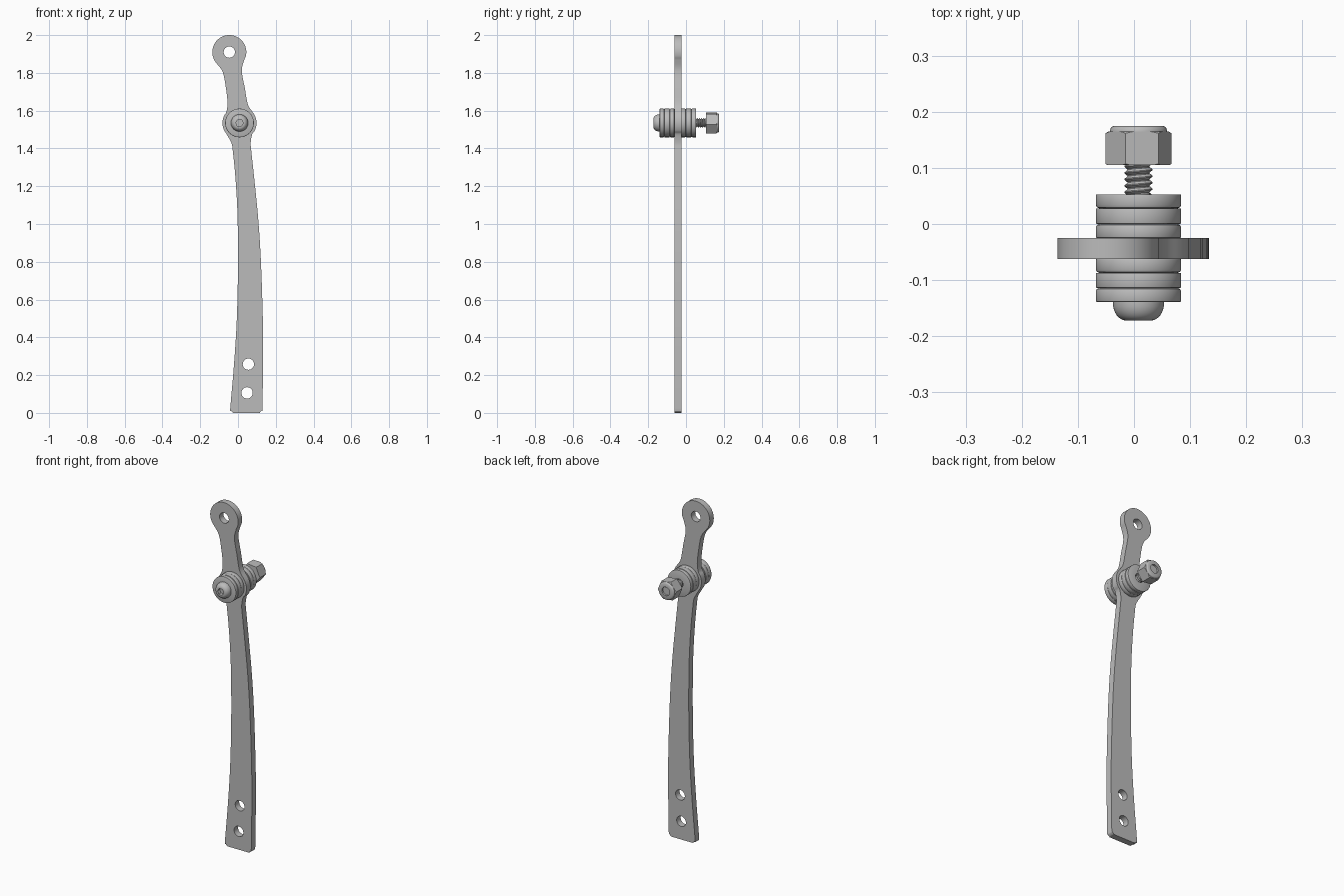
import bpy, bmesh
from math import cos, sin, pi, radians
from mathutils import Vector

if "Cube" in bpy.data.objects:
    bpy.data.objects.remove(bpy.data.objects["Cube"])

steel = bpy.data.materials.new("grey_steel")
steel.use_nodes = True
GREY = (0.5, 0.5, 0.5, 1)
steel.diffuse_color = GREY
steel.node_tree.nodes["Principled BSDF"].inputs["Base Color"].default_value = GREY

PIVOT = (0.008, 1.535)


def select(ob):
    bpy.ops.object.select_all(action='DESELECT')
    ob.select_set(True)
    bpy.context.view_layer.objects.active = ob


def finish(ob, angle=30):
    select(ob)
    bpy.ops.object.shade_smooth_by_angle(angle=radians(angle))
    return ob


def axle_object(name, bm):
    """Object whose local z runs backwards along the pivot axis."""
    me = bpy.data.meshes.new(name)
    bm.to_mesh(me)
    bm.free()
    me.materials.append(steel)
    ob = bpy.data.objects.new(name, me)
    bpy.context.collection.objects.link(ob)
    ob.location = (PIVOT[0], 0, PIVOT[1])
    ob.rotation_euler.x = -pi / 2
    return ob


def lathe(name, profile, closed=False, steps=48):
    bm = bmesh.new()
    vs = [bm.verts.new((r, 0, y)) for r, y in profile]
    edges = [bm.edges.new(p) for p in zip(vs, vs[1:])]
    if closed:
        edges.append(bm.edges.new((vs[-1], vs[0])))
    bmesh.ops.spin(bm, geom=vs + edges, cent=(0, 0, 0), axis=(0, 0, 1),
                   angle=2 * pi, steps=steps)
    bmesh.ops.remove_doubles(bm, verts=bm.verts, dist=1e-5)
    bmesh.ops.recalc_face_normals(bm, faces=bm.faces)
    return axle_object(name, bm)


def hex_prism(name, radius, y0, y1, turn):
    bm = bmesh.new()
    ring = [bm.verts.new((radius * cos(turn + k * pi / 3),
                          radius * sin(turn + k * pi / 3), y0)) for k in range(6)]
    base = bm.faces.new(ring)
    top = bmesh.ops.extrude_face_region(bm, geom=[base])
    bmesh.ops.translate(bm, vec=(0, 0, y1 - y0),
                        verts=[g for g in top["geom"] if isinstance(g, bmesh.types.BMVert)])
    bmesh.ops.recalc_face_normals(bm, faces=bm.faces)
    return axle_object(name, bm)


def boolean(ob, cutter, operation):
    select(ob)
    mod = ob.modifiers.new("cut", 'BOOLEAN')
    mod.operation, mod.object, mod.solver = operation, cutter, 'EXACT'
    bpy.ops.object.modifier_apply(modifier=mod.name)
    bpy.data.objects.remove(cutter)


def arc(cx, cz, r, a0, a1, n):
    return [(cx + r * cos(radians(a0 + (a1 - a0) * i / n)),
             cz + r * sin(radians(a0 + (a1 - a0) * i / n))) for i in range(n + 1)]


def smooth_loop(points, sub=4):
    """Closed Catmull-Rom curve through the points."""
    p = [Vector(q) for q in points]
    out = []
    for i in range(len(p)):
        a, b, c, d = (p[(i + k) % len(p)] for k in (-1, 0, 1, 2))
        for s in range(sub):
            t = s / sub
            out.append(0.5 * (2 * b + (c - a) * t + (2 * a - 5 * b + 4 * c - d) * t ** 2
                              + (3 * b - a - 3 * c + d) * t ** 3))
    return out


# Flat lever arm with its holes
EYE = (-0.046, 1.91)
right_lower = [(0.132, 0.2), (0.133, 0.4), (0.128, 0.62), (0.119, 0.85),
               (0.105, 1.05), (0.085, 1.25), (0.07, 1.39), (0.067, 1.43)]
right_neck = [(0.057, 1.622), (0.047, 1.655), (0.036, 1.72), (0.02, 1.81)]
left_neck = [(-0.081, 1.805), (-0.064, 1.72), (-0.056, 1.655), (-0.056, 1.622)]
left_lower = [(-0.035, 1.43), (-0.028, 1.39), (-0.014, 1.25), (-0.003, 1.06),
              (0.0, 0.82), (-0.003, 0.6), (-0.01, 0.42), (-0.024, 0.22)]
outline = (arc(0.104, 0.025, 0.025, -90, 0, 4) + right_lower
           + arc(*PIVOT, 0.09, -42, 38, 6) + right_neck
           + arc(*EYE, 0.09, -30, 217, 16) + left_neck
           + arc(*PIVOT, 0.09, 142, 218, 6) + left_lower
           + arc(-0.016, 0.025, 0.025, 180, 270, 4))
cu = bpy.data.curves.new("lever_arm", 'CURVE')
cu.dimensions, cu.fill_mode, cu.extrude = '2D', 'BOTH', 0.0185
holes = [arc(x, z, 0.03, 0, 345, 23) for x, z in
         (EYE, PIVOT, (0.055, 0.258), (0.048, 0.106))]
for loop in [smooth_loop(outline)] + holes:
    sp = cu.splines.new('POLY')
    sp.points.add(len(loop) - 1)
    for pt, (x, z) in zip(sp.points, loop):
        pt.co = (x, z, 0, 1)
    sp.use_cyclic_u = True
cu.materials.append(steel)
arm = bpy.data.objects.new("lever_arm", cu)
bpy.context.collection.objects.link(arm)
arm.location.y = -0.0435
arm.rotation_euler.x = pi / 2
select(arm)
bpy.ops.object.convert(target='MESH')
finish(bpy.context.object)


# Washer stacks on both sides of the arm, with rounded rims
def washer(name, y0, y1, c0, c1):
    r, bore = 0.076, 0.026
    prof = [(bore, y0), (r - c0, y0), (r - c0 * 0.3, y0 + c0 * 0.3), (r, y0 + c0),
            (r, y1 - c1), (r - c1 * 0.3, y1 - c1 * 0.3), (r - c1, y1), (bore, y1)]
    finish(lathe(name, prof, closed=True), 40)


BIG, SMALL = 0.006, 0.002
washer("front_inner_washer", -0.087, -0.062, BIG, SMALL)
washer("front_middle_washer", -0.114, -0.087, SMALL, SMALL)
washer("front_outer_washer", -0.139, -0.114, SMALL, BIG)
washer("back_inner_washer", -0.025, 0.0, SMALL, BIG)
washer("back_middle_washer", 0.0, 0.028, SMALL, SMALL)
washer("back_outer_washer", 0.028, 0.053, BIG, SMALL)

# Button head with hexagonal socket
dome = [(0.022 + 0.0235 * sin(a), -0.141 - 0.031 * cos(a))
        for a in (k * pi / 16 for k in range(9))]
head = lathe("bolt_head", [(0, -0.172)] + dome + [(0.0455, -0.139), (0, -0.139)])
boolean(head, hex_prism("socket_cutter", 0.02, -0.19, -0.152, 0.1), 'DIFFERENCE')
finish(head)

# Bolt shank and helical thread
finish(lathe("bolt_shank", [(0, -0.14), (0.02, -0.14), (0.02, 0.166), (0, 0.166)]))
PITCH = 0.0115
bm = bmesh.new()
ridge = [bm.verts.new((r, 0, 0.045 + PITCH * t)) for r, t in
         ((0.019, 0), (0.025, 0.42), (0.025, 0.58), (0.019, 1))]
for pair in zip(ridge, ridge[1:]):
    bm.edges.new(pair)
thread = axle_object("bolt_thread", bm)
screw = thread.modifiers.new("helix", 'SCREW')
screw.screw_offset, screw.iterations = PITCH, 6
screw.steps = screw.render_steps = 32
screw.use_normal_calculate = True
select(thread)
bpy.ops.object.modifier_apply(modifier=screw.name)
finish(thread)

# Lock nut: hexagon with chamfered corners and a rounded collar
nut = hex_prism("lock_nut", 0.0595, 0.105, 0.165, radians(7))
chamfer = lathe("nut_chamfer", [(0, 0.104), (0.054, 0.104), (0.062, 0.109),
                                (0.062, 0.160), (0.050, 0.167), (0, 0.167)])
boolean(nut, chamfer, 'INTERSECT')
finish(nut)
finish(lathe("nut_collar", [(0.025, 0.160), (0.051, 0.160), (0.051, 0.167),
                            (0.049, 0.172), (0.044, 0.175), (0.025, 0.175)],
             closed=True), 40)
